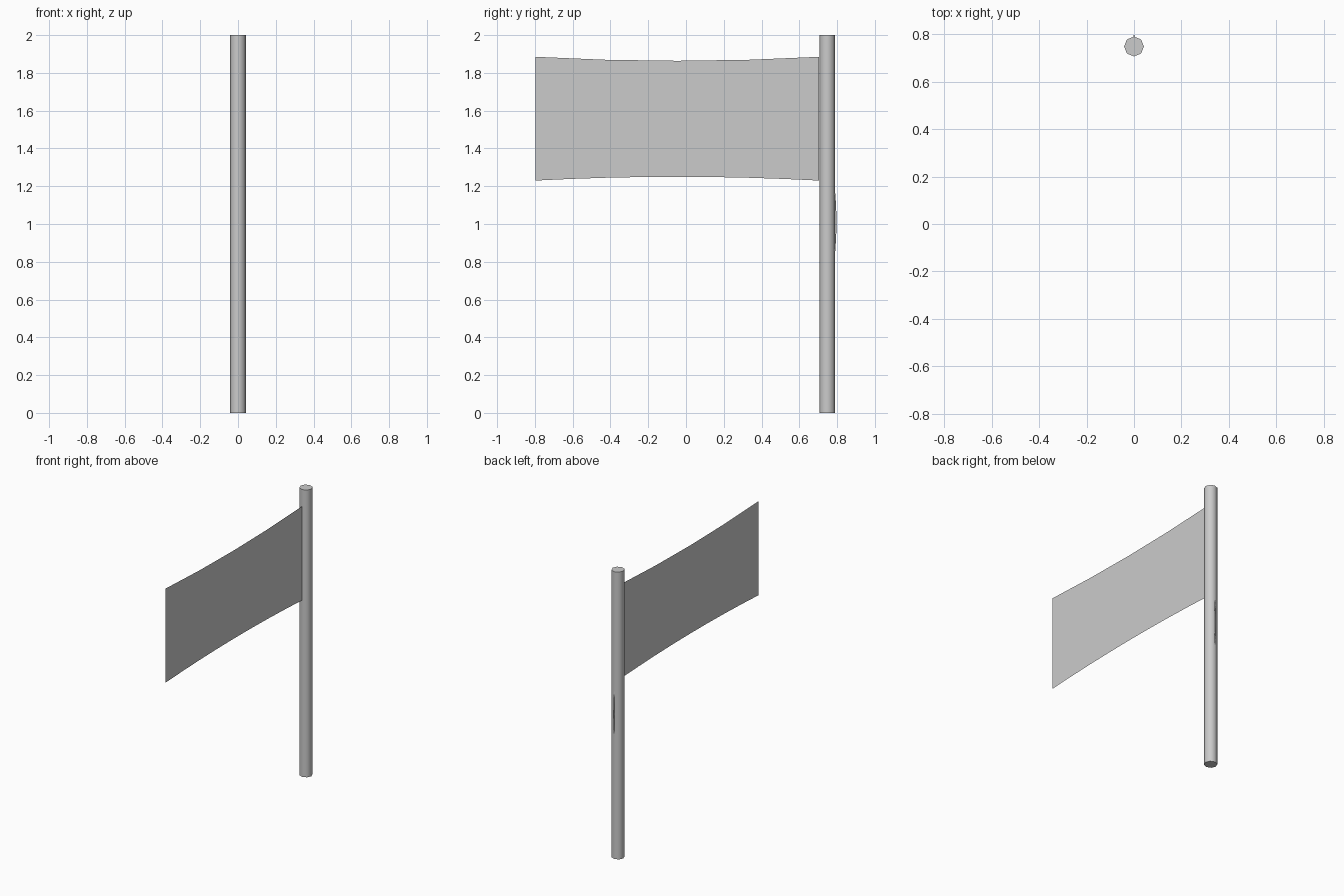
import bpy, bmesh, math
from mathutils import Vector

cube = bpy.data.objects.get("Cube")
if cube:
    bpy.data.objects.remove(cube, do_unlink=True)

grey = bpy.data.materials.new("plain grey")
grey.use_nodes = True
colour = (0.6, 0.6, 0.6, 1)
grey.diffuse_color = colour
grey.node_tree.nodes["Principled BSDF"].inputs["Base Color"].default_value = colour

POLE_Y = 0.748

# Pole: smooth-sided octagon
bpy.ops.mesh.primitive_cylinder_add(vertices=8, radius=0.042, depth=2,
                                    location=(0, POLE_Y, 1))
pole = bpy.context.object
pole.name = "pole"
pole.data.materials.append(grey)
bpy.ops.object.shade_smooth_by_angle(angle=math.radians(50))


# Banner: flat cloth whose four edges sag inward between the corners
def sagging_edge(start, end, sag, steps=8):
    a, b = Vector(start), Vector(end)
    for i in range(steps):
        t = i / steps
        yield a.lerp(b, t) + Vector(sag) * 4 * t * (1 - t)


corners = [(0, -0.797, 1.23), (0, 0.705, 1.23), (0, 0.705, 1.885), (0, -0.797, 1.885)]
sags = [(0, 0, 0.02), (0, -0.048, 0), (0, 0, -0.021), (0, 0.021, 0)]
bm = bmesh.new()
outline = []
for i, sag in enumerate(sags):
    for p in sagging_edge(corners[i], corners[(i + 1) % 4], sag):
        outline.append(bm.verts.new(p))
bm.faces.new(outline)
bmesh.ops.triangulate(bm, faces=bm.faces[:])
mesh = bpy.data.meshes.new("banner")
bm.to_mesh(mesh)
bm.free()
mesh.materials.append(grey)
banner = bpy.data.objects.new("banner", mesh)
bpy.context.collection.objects.link(banner)

# Halyard: thin line bowing just clear of the back of the pole
curve = bpy.data.curves.new("halyard", "CURVE")
curve.dimensions = "3D"
curve.bevel_depth = 0.003
curve.bevel_resolution = 1
line = curve.splines.new("POLY")
line.points.add(8)
for i, p in enumerate(line.points):
    t = i / 8
    p.co = (0, POLE_Y + 0.035 + 0.011 * math.sin(math.pi * t), 0.8 + 0.42 * t, 1)
curve.materials.append(grey)
halyard = bpy.data.objects.new("halyard", curve)
bpy.context.collection.objects.link(halyard)
